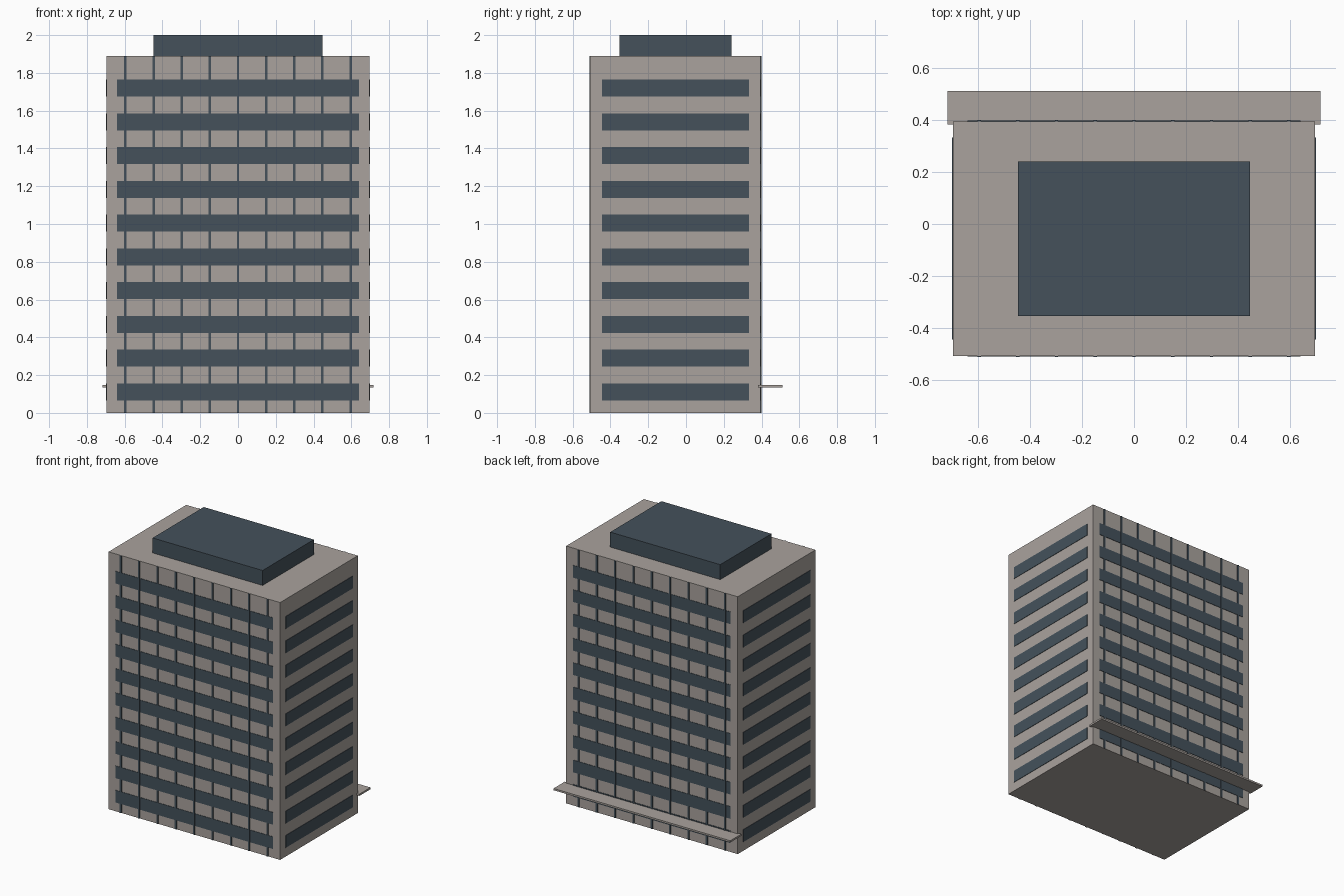
import bpy

cube = bpy.data.objects.get("Cube")
if cube:
    bpy.data.objects.remove(cube, do_unlink=True)


def material(name, rgb):
    m = bpy.data.materials.new(name)
    m.use_nodes = True
    color = (*rgb, 1)
    m.diffuse_color = color
    m.node_tree.nodes["Principled BSDF"].inputs["Base Color"].default_value = color
    return m


concrete = material("warm grey concrete", (0.40, 0.365, 0.34))
glass = material("dark blue grey glass", (0.058, 0.083, 0.105))


def box(name, center, size, mat):
    bpy.ops.mesh.primitive_cube_add(size=1, location=center)
    ob = bpy.context.object
    ob.name = name
    ob.scale = size
    bpy.ops.object.transform_apply(location=False, rotation=False, scale=True)
    ob.data.materials.append(mat)
    return ob


WIDTH, DEPTH, HEIGHT = 1.394, 0.902, 1.89
MID_Y = -0.056
FLOORS, FIRST, STEP = 10, 0.111, 0.1787
BAND = 0.09

# Main block and rooftop plant room
box("tower_body", (0, MID_Y, HEIGHT / 2), (WIDTH, DEPTH, HEIGHT), concrete)
box("rooftop_block", (0, MID_Y, 1.94), (0.894, 0.594, 0.12), glass)

# Window bands, running through the block so they show on opposite walls
for i in range(FLOORS):
    z = FIRST + i * STEP
    box(f"front_back_window_band_{i + 1}", (0, MID_Y, z), (1.28, DEPTH + 0.006, BAND), glass)
    box(f"side_window_band_{i + 1}", (0, MID_Y, z), (WIDTH + 0.006, 0.778, BAND), glass)

# Vertical ribs on the front and back walls
for i in range(-4, 5):
    box(f"vertical_rib_{i + 5}", (i * 0.149, MID_Y, HEIGHT / 2),
        (0.013, DEPTH + 0.01, HEIGHT - 0.001), glass)

# Entrance canopy along the back wall
box("canopy", (0, 0.447, 0.142), (1.436, 0.13, 0.013), concrete)
